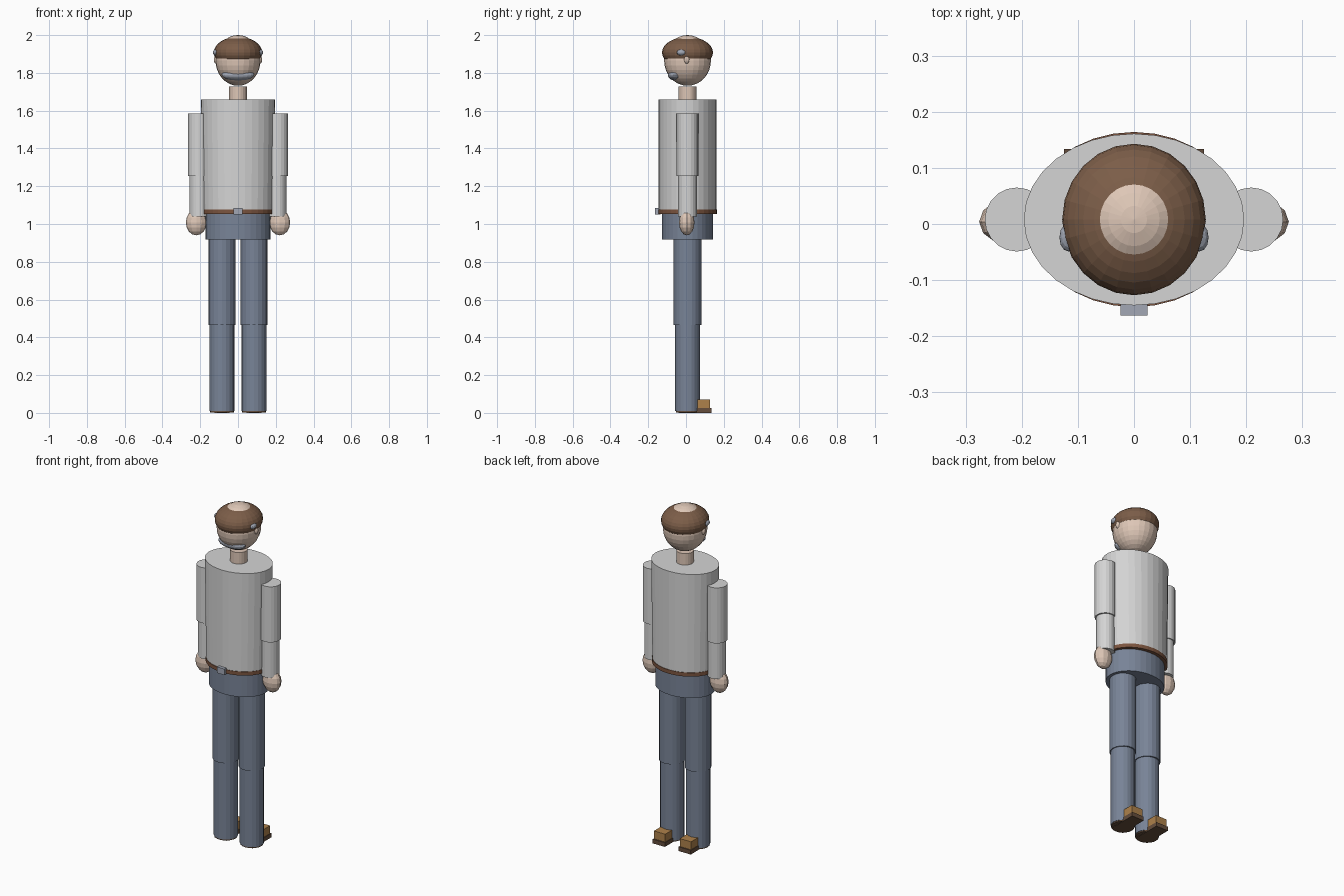
import bpy
import math

if "Cube" in bpy.data.objects:
    bpy.data.objects.remove(bpy.data.objects["Cube"])

Y0 = 0.008  # body axis, slightly behind the origin because of the buckle


def mat(name, r, g, b):
    m = bpy.data.materials.new(name)
    m.diffuse_color = (r, g, b, 1)
    m.use_nodes = True
    m.node_tree.nodes["Principled BSDF"].inputs["Base Color"].default_value = m.diffuse_color
    return m


SHIRT = mat("shirt_light_grey", 0.66, 0.66, 0.66)
TROUSER = mat("trouser_slate", 0.19, 0.23, 0.31)
SKIN = mat("skin", 0.73, 0.57, 0.47)
HAIR = mat("hair_brown", 0.20, 0.11, 0.065)
BELT = mat("belt_brown", 0.20, 0.09, 0.05)
SOLE = mat("sole_dark_brown", 0.13, 0.075, 0.045)
SHOE = mat("shoe_tan", 0.42, 0.22, 0.07)
METAL = mat("metal_grey", 0.36, 0.39, 0.46)


def finish(name, m):
    o = bpy.context.object
    o.name = name
    o.data.materials.append(m)
    bpy.ops.object.transform_apply(location=False, rotation=False, scale=True)
    return o


def tube(name, m, x, z0, z1, rx, ry, n=20, top=1.0, y=Y0):
    """Upright elliptical cylinder; top widens the upper end in x."""
    bpy.ops.mesh.primitive_cylinder_add(vertices=n, radius=1, depth=1, location=(x, y, (z0 + z1) / 2))
    bpy.context.object.scale = (rx, ry, z1 - z0)
    o = finish(name, m)
    for v in o.data.vertices:
        if v.co.z > 0:
            v.co.x *= top
    return o


def ball(name, m, loc, size, seg=24, rings=16):
    bpy.ops.mesh.primitive_uv_sphere_add(segments=seg, ring_count=rings, radius=1, location=loc)
    bpy.context.object.scale = size
    return finish(name, m)


def box(name, m, x0, x1, y0, y1, z0, z1):
    bpy.ops.mesh.primitive_cube_add(size=1, location=((x0 + x1) / 2, (y0 + y1) / 2, (z0 + z1) / 2))
    bpy.context.object.scale = (x1 - x0, y1 - y0, z1 - z0)
    return finish(name, m)


# trunk, belt and buckle
tube("torso", SHIRT, 0, 1.062, 1.66, 0.187, 0.153, 32, 1.05)
tube("pelvis", TROUSER, 0, 0.917, 1.064, 0.172, 0.136, 32)
tube("belt", BELT, 0, 1.053, 1.076, 0.189, 0.156, 32)
box("buckle", METAL, -0.024, 0.024, -0.163, -0.135, 1.05, 1.086)

# neck and head
tube("neck", SKIN, 0, 1.64, 1.728, 0.047, 0.047)
ball("head", SKIN, (0, Y0, 1.866), (0.119, 0.124, 0.134))
ball("hair", HAIR, (0, Y0, 1.908), (0.128, 0.135, 0.083))
ball("beard", METAL, (0, -0.055, 1.79), (0.086, 0.041, 0.031), 20, 12)

for s, side in ((-1, "left"), (1, "right")):
    # side details of the head
    ball("temple_" + side, METAL, (s * 0.117, -0.024, 1.908), (0.016, 0.025, 0.016), 12, 8)
    ball("ear_" + side, SKIN, (s * 0.116, 0.004, 1.870), (0.012, 0.014, 0.021), 12, 8)
    # arms
    tube("upper_arm_" + side, SHIRT, s * 0.209, 1.255, 1.585, 0.057, 0.057)
    tube("forearm_" + side, SHIRT, s * 0.207, 1.04, 1.256, 0.050, 0.050)
    ball("hand_" + side, SKIN, (s * 0.221, Y0 - 0.004, 1.008), (0.055, 0.041, 0.068), 12, 8)
    # legs
    x = s * 0.085
    tube("thigh_" + side, TROUSER, x, 0.465, 0.93, 0.071, 0.073)
    tube("shin_" + side, TROUSER, x, 0.009, 0.466, 0.066, 0.065)
    # shoes, poking out behind the legs
    tube("heel_plate_" + side, SOLE, x, 0.002, 0.01, 0.063, 0.062)
    box("sole_" + side, SOLE, x - 0.04, x + 0.04, -0.04, 0.134, 0.0, 0.025)
    box("shoe_" + side, SHOE, x - 0.037, x + 0.037, -0.03, 0.127, 0.025, 0.072)
